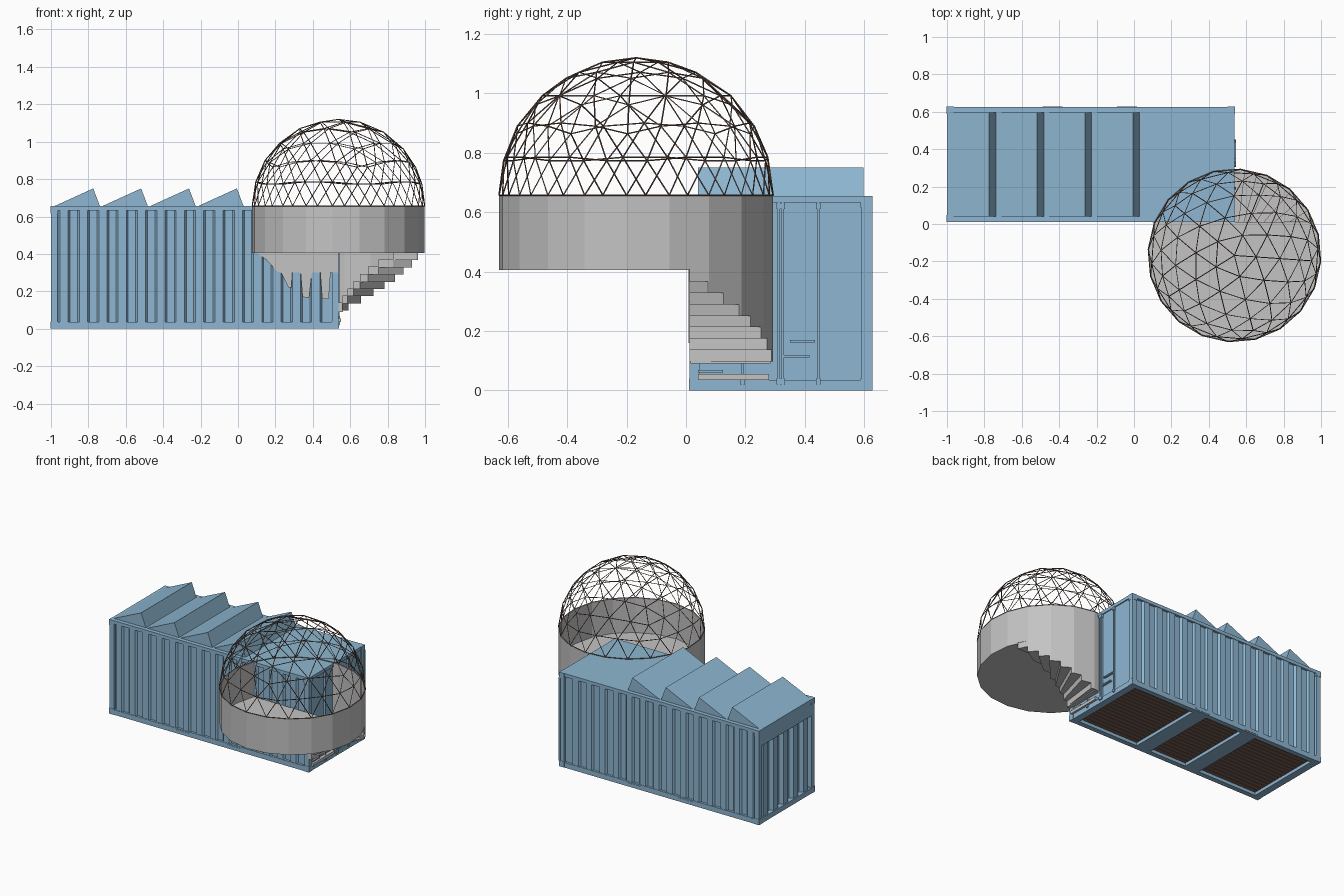
import bpy, bmesh, math
from mathutils import Matrix

if "Cube" in bpy.data.objects:
    bpy.data.objects.remove(bpy.data.objects["Cube"])


def material(name, rgb):
    m = bpy.data.materials.new(name)
    m.diffuse_color = (*rgb, 1)
    m.use_nodes = True
    m.node_tree.nodes["Principled BSDF"].inputs["Base Color"].default_value = m.diffuse_color
    return m


BLUE = material("container blue", (0.27, 0.47, 0.64))
GREY = material("concrete grey", (0.55, 0.55, 0.55))
BROWN = material("timber brown", (0.2, 0.125, 0.095))


def finish(name, bm, mat):
    bmesh.ops.recalc_face_normals(bm, faces=bm.faces)
    me = bpy.data.meshes.new(name)
    bm.to_mesh(me)
    bm.free()
    me.materials.append(mat)
    ob = bpy.data.objects.new(name, me)
    bpy.context.collection.objects.link(ob)
    return ob


def prism(name, pts, axis, lo, hi, mat):
    """Extrude a 2D outline along x (y,z), y (x,z) or z (x,y)."""
    place = {"x": lambda a, b, c: (c, a, b),
             "y": lambda a, b, c: (a, c, b),
             "z": lambda a, b, c: (a, b, c)}[axis]
    bm = bmesh.new()
    low = [bm.verts.new(place(a, b, lo)) for a, b in pts]
    top = [bm.verts.new(place(a, b, hi)) for a, b in pts]
    bm.faces.new(low)
    bm.faces.new(top)
    n = len(pts)
    for i in range(n):
        j = (i + 1) % n
        bm.faces.new((low[i], low[j], top[j], top[i]))
    return finish(name, bm, mat)


def box(name, x0, x1, y0, y1, z0, z1, mat):
    return prism(name, [(x0, y0), (x1, y0), (x1, y1), (x0, y1)], "z", z0, z1, mat)


X0, X1, Y0, Y1, H = -1.0, 0.537, 0.012, 0.625, 0.655

# container frame: roof, core, rails, posts
box("container_roof", X0, X1, Y0, Y1, 0.632, H, BLUE)
box("container_core", -0.95, 0.52, 0.045, 0.59, 0.05, 0.64, BLUE)
for side, ya, yb in (("front", Y0, Y0 + 0.035), ("back", Y1 - 0.035, Y1)):
    box(side + "_bottom_rail", X0, X1, ya, yb, 0, 0.035, BLUE)
    box(side + "_left_post", X0, X0 + 0.035, ya, yb, 0.03, 0.64, BLUE)
    box(side + "_right_post", X1 - 0.035, X1, ya, yb, 0.03, 0.64, BLUE)
    for xc in (X0 + 0.018, X1 - 0.018):
        for zc in (0.02, H - 0.02):
            box(side + "_corner_casting", xc - 0.02, xc + 0.02, ya - 0.002, yb + 0.002,
                zc - 0.02, zc + 0.02, BLUE)
    for xc in (-0.435, -0.038):
        box(side + "_fork_pocket", xc - 0.054, xc + 0.054, ya - 0.002, yb + 0.002,
            0.008, 0.026, BLUE)
for name, xa, xb in (("left_sill", X0, X0 + 0.05), ("right_sill", X1 - 0.05, X1),
                     ("fork_beam_a", -0.49, -0.38), ("fork_beam_b", -0.093, 0.017)):
    box(name, xa, xb, Y0 + 0.01, Y1 - 0.01, 0.0, 0.035, BLUE)

# timber planks under the floor
for i in range(16):
    y = 0.045 + i * 0.0343
    box("floor_plank", -0.96, 0.5, y, y + 0.031, 0.022, 0.055, BROWN)


# corrugated side and end walls
def corrugation(start, end, first, pitch, outer, inner, back):
    pts = [(start, inner)]
    c = first
    while c + pitch * 0.3 < end:
        pts += [(c - pitch * .31, inner), (c - pitch * .21, outer),
                (c + pitch * .21, outer), (c + pitch * .31, inner)]
        c += pitch
    return pts + [(end, inner), (end, back), (start, back)]


wall = corrugation(-0.968, 0.505, -0.9295, 0.1035, 0.015, 0.028, 0.05)
prism("front_corrugated_wall", wall, "z", 0.03, 0.635, BLUE)
prism("back_corrugated_wall", [(x, Y0 + Y1 - y) for x, y in wall], "z", 0.03, 0.635, BLUE)
end = corrugation(0.044, 0.593, 0.1, 0.11, X0 + 0.008, X0 + 0.034, X0 + 0.06)
prism("left_corrugated_wall", [(x, y) for y, x in end], "z", 0.03, 0.635, BLUE)
box("left_header", X0 + 0.001, X0 + 0.03, 0.04, 0.6, 0.54, 0.64, BLUE)

# door end with locking bars and handles
box("end_doors", 0.50, 0.53, 0.04, 0.6, 0.03, 0.64, BLUE)
for y in (0.19, 0.312, 0.326, 0.445):
    box("lock_bar", 0.528, 0.542, y - 0.004, y + 0.004, 0.018, 0.64, BLUE)
    for z in (0.03, 0.62):
        box("lock_keeper", 0.528, 0.545, y - 0.008, y + 0.008, z - 0.01, z + 0.01, BLUE)
for y, z in ((0.35, 0.165), (0.33, 0.115), (0.04, 0.065)):
    box("door_handle", 0.53, 0.545, y, y + 0.085, z - 0.004, z + 0.004, BLUE)
box("door_hinge_edge", 0.53, 0.541, 0.617, 0.628, 0.04, 0.62, BLUE)

# sawtooth roof lights
for i in range(4):
    x = -0.994 + i * 0.256
    prism("roof_tooth", [(x, 0.65), (x + 0.258, 0.65), (x + 0.22, 0.75)],
          "y", 0.04, 0.597, BLUE)

# round room: a 20-sided drum cut by the container
CX, CY, R = 0.537, -0.168, 0.4625
FLOOR = 0.405


def rim(deg, scale=1.0):
    off = (deg - 14) % 18 - 9
    r = scale * R * math.cos(math.radians(9)) / math.cos(math.radians(off))
    a = math.radians(deg)
    return CX + r * math.cos(a), CY + r * math.sin(a)


def arc(a, b):
    """Angles from a to b including the drum corners between."""
    return [a] + [14 + 18 * k for k in range(30) if a + .1 < 14 + 18 * k < b - .1] + [b]


def drum_wall(name, a, b, z0):
    angs = arc(a, b)
    pts = [rim(t) for t in angs] + [rim(t, 0.988) for t in reversed(angs)]
    prism(name, pts, "z", z0, H + 0.002, GREY)


drum_wall("drum_wall", 157, 383, FLOOR)
prism("drum_floor", [rim(t) for t in arc(157.2, 382.8)], "z", FLOOR, FLOOR + 0.01, GREY)

# winding stair under the drum, each step with its own piece of wall
for k in range(8):
    a, b = 23 + 8.6 * k, 31.6 + 8.6 * k
    z = FLOOR - 0.0385 * (k + 1)
    inner = []
    for t in (b, a):
        r = (0.012 - CY) / math.sin(math.radians(t))
        inner.append((CX + r * math.cos(math.radians(t)), 0.012))
    prism("stair_step", [rim(t) for t in arc(a, b)] + inner, "z", z, z + 0.042, GREY)
    drum_wall("stair_wall", a, b, z)
box("bottom_step", 0.53, 0.552, 0.04, 0.28, 0.035, 0.055, GREY)
box("lower_step", 0.53, 0.562, 0.015, 0.285, 0.09, 0.1, GREY)

# grey lining that shows between the front corrugations
lining = [(.1, .405), (.15, .37), (.21, .305), (.23, .3), (.27, .22), (.285, .22),
          (.29, .3), (.335, .3), (.345, .17), (.38, .165), (.395, .3), (.44, .3),
          (.45, .16), (.485, .16), (.495, .3), (.537, .3), (.537, .405)]
prism("stair_lining", lining, "y", 0.008, 0.016, GREY)

# geodesic dome of thin struts
bm = bmesh.new()
bmesh.ops.create_icosphere(bm, subdivisions=3, radius=R)
bmesh.ops.delete(bm, geom=[v for v in bm.verts if v.co.z < -0.01], context="VERTS")
bmesh.ops.transform(bm, verts=bm.verts, matrix=Matrix.Translation((CX, CY, H + 0.002))
                    @ Matrix.Rotation(math.radians(-4), 4, "Z"))
dome = finish("dome_struts", bm, BROWN)
wire = dome.modifiers.new("struts", "WIREFRAME")
wire.thickness = 0.005
wire.offset = 0
wire.use_boundary = True
